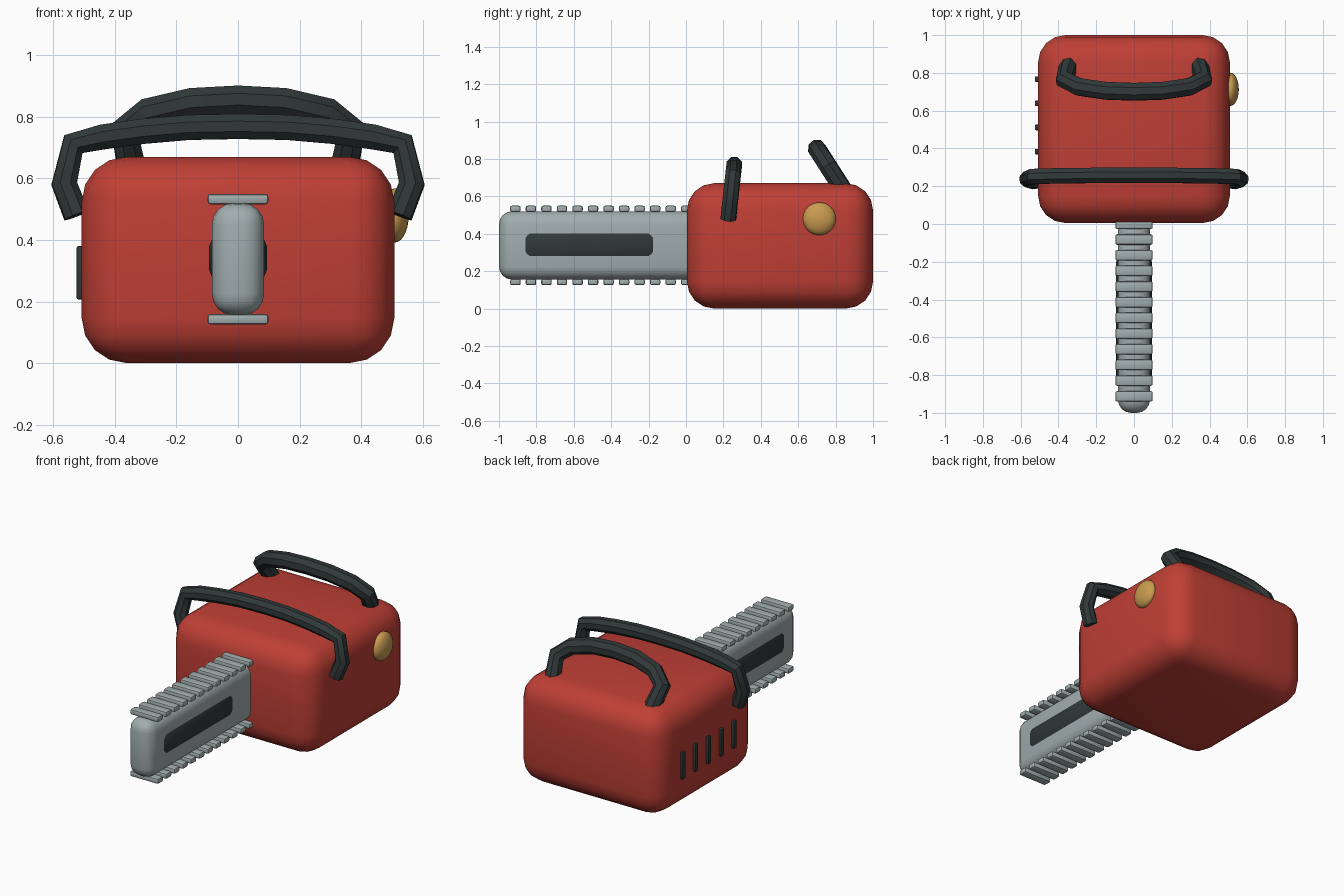
import bpy
from math import radians

if "Cube" in bpy.data.objects:
    bpy.data.objects.remove(bpy.data.objects["Cube"])


def material(name, rgb):
    m = bpy.data.materials.new(name)
    m.diffuse_color = (*rgb, 1)
    m.use_nodes = True
    m.node_tree.nodes["Principled BSDF"].inputs["Base Color"].default_value = m.diffuse_color
    return m


RED = material("red_paint", (0.52, 0.05, 0.036))
DARK = material("dark_rubber", (0.03, 0.04, 0.04))
STEEL = material("steel", (0.36, 0.42, 0.42))
BRASS = material("brass", (0.58, 0.33, 0.08))


def box(name, lo, hi, bevel, segments, mat):
    """Rounded box between two corners."""
    bpy.ops.mesh.primitive_cube_add(
        size=1, location=[(a + b) / 2 for a, b in zip(lo, hi)])
    ob = bpy.context.object
    ob.name = name
    ob.scale = [b - a for a, b in zip(lo, hi)]
    bpy.ops.object.transform_apply(location=False, rotation=False, scale=True)
    mod = ob.modifiers.new("round", 'BEVEL')
    mod.width = bevel
    mod.segments = segments
    bpy.ops.object.modifier_apply(modifier=mod.name)
    bpy.ops.object.shade_smooth_by_angle(angle=radians(35))
    ob.data.materials.append(mat)
    return ob


def handle(name, half, radius):
    """Eight-sided tube along a half path (ending at x = 0), mirrored in x."""
    pts = half + [(-x, y, z) for x, y, z in half[-2::-1]]
    cu = bpy.data.curves.new(name, 'CURVE')
    cu.dimensions = '3D'
    cu.bevel_depth = radius
    cu.bevel_resolution = 2
    cu.use_fill_caps = True
    sp = cu.splines.new('POLY')
    sp.points.add(len(pts) - 1)
    for p, co in zip(sp.points, pts):
        p.co = (*co, 1)
    ob = bpy.data.objects.new(name, cu)
    bpy.context.collection.objects.link(ob)
    bpy.ops.object.select_all(action='DESELECT')
    ob.select_set(True)
    bpy.context.view_layer.objects.active = ob
    bpy.ops.object.convert(target='MESH')
    bpy.ops.object.shade_smooth_by_angle(angle=radians(40))
    ob = bpy.context.object
    ob.data.materials.clear()
    ob.data.materials.append(DARK)


# motor housing
box("motor_body", (-0.508, 0.005, 0), (0.508, 1.0, 0.67), 0.145, 4, RED)

# guide bar with dark inset panel
box("guide_bar", (-0.085, -1.0, 0.155), (0.085, 0.1, 0.52), 0.07, 4, STEEL)
box("bar_panel", (-0.095, -0.87, 0.27), (0.095, -0.165, 0.412), 0.035, 2, DARK)

# chain teeth along both edges of the bar
for i in range(12):
    y = -0.912 + i * 0.083
    for side, z in (("top", 0.533), ("bottom", 0.142)):
        box(f"tooth_{side}_{i + 1}", (-0.099, y - 0.028, z - 0.017),
            (0.099, y + 0.028, z + 0.017), 0.01, 2, STEEL)

# front wrap handle, leaning slightly back
front = [(-0.525, 0.48), (-0.565, 0.583), (-0.535, 0.712), (-0.44, 0.735),
         (-0.31, 0.753), (-0.16, 0.766), (0, 0.769)]
handle("front_handle",
       [(x, 0.225 + (z - 0.47) * 0.11, z) for x, z in front], 0.044)

# rear handle, leaning forward
rear = [(-0.345, 0.63), (-0.368, 0.755), (-0.29, 0.815), (-0.15, 0.847), (0, 0.855)]
handle("rear_handle",
       [(x, 0.7 + (0.855 - z) * 0.64, z) for x, z in rear], 0.05)

# cooling vents on the left side
for i in range(5):
    y = 0.255 + i * 0.128
    box(f"vent_{i + 1}", (-0.525, y - 0.015, 0.207), (-0.49, y + 0.015, 0.38),
        0.006, 2, DARK)

# fuel cap on the right side
bpy.ops.mesh.primitive_uv_sphere_add(segments=24, ring_count=14, radius=1,
                                     location=(0.51, 0.713, 0.48),
                                     rotation=(0, radians(90), 0))
cap = bpy.context.object
cap.name = "fuel_cap"
cap.scale = (0.088, 0.088, 0.045)
bpy.ops.object.shade_smooth()
cap.data.materials.append(BRASS)
